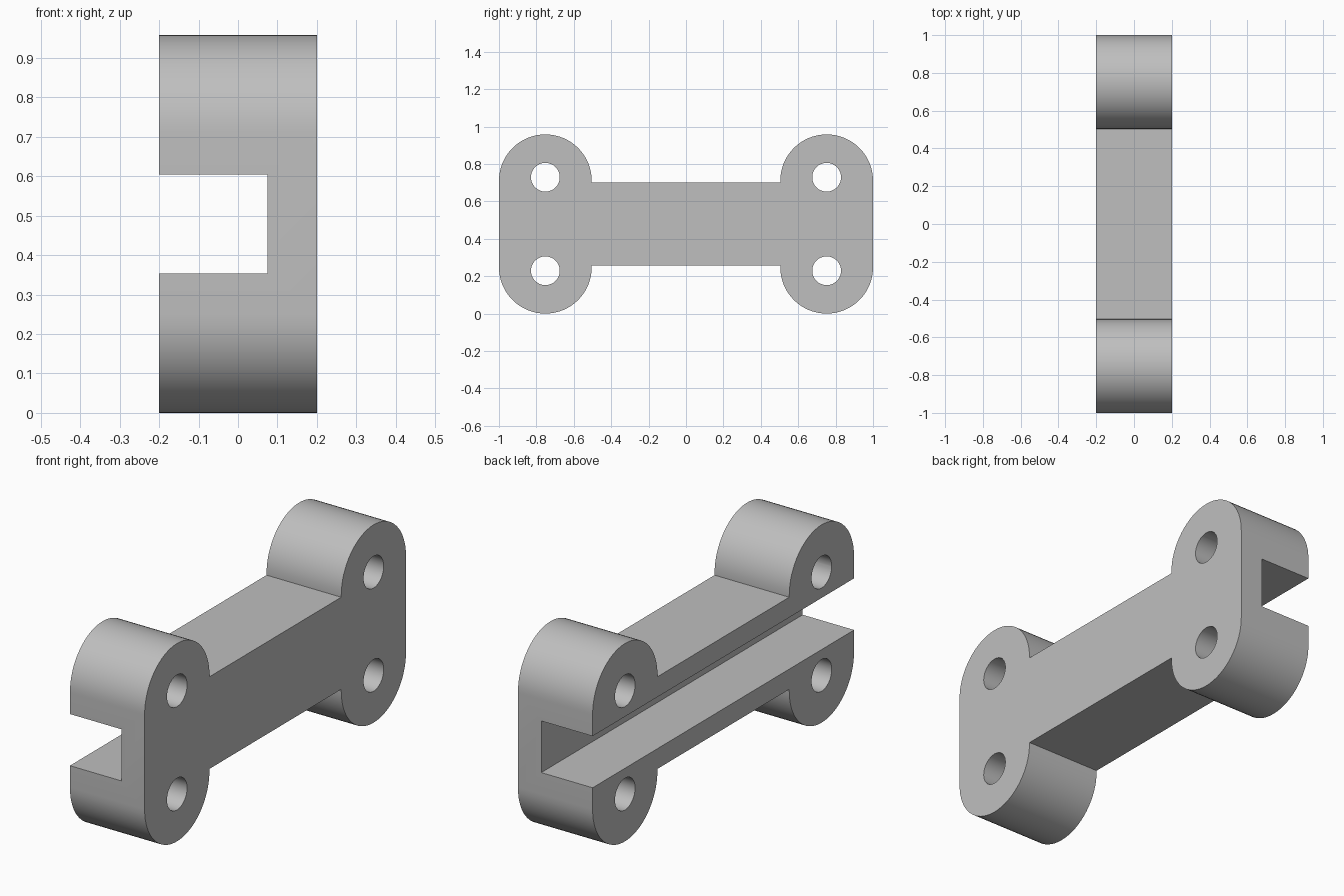
import bpy, bmesh
from math import sin, cos, pi, radians

cube = bpy.data.objects.get("Cube")
if cube:
    bpy.data.objects.remove(cube, do_unlink=True)

HALF_W, MID_Z, R = 0.2, 0.479, 0.248
LOBE_Y, LOBE_Z = 0.752, 0.231      # lobe centre, measured from the middle
BAR_Z, HOLE_Z, HOLE_R = 0.223, 0.25, 0.077
STEPS = 32

grey = bpy.data.materials.new("plain grey")
grey.use_nodes = True
colour = (0.52, 0.52, 0.52, 1)
grey.diffuse_color = colour
grey.node_tree.nodes["Principled BSDF"].inputs["Base Color"].default_value = colour


def prism(name, outline, x0, x1):
    """Extrude a (y, z) outline along x."""
    bm = bmesh.new()
    face = bm.faces.new([bm.verts.new((x0, y, MID_Z + z)) for y, z in outline])
    new = bmesh.ops.extrude_face_region(bm, geom=[face])["geom"]
    verts = [v for v in new if isinstance(v, bmesh.types.BMVert)]
    bmesh.ops.translate(bm, verts=verts, vec=(x1 - x0, 0, 0))
    bmesh.ops.recalc_face_normals(bm, faces=bm.faces)
    mesh = bpy.data.meshes.new(name)
    bm.to_mesh(mesh)
    bm.free()
    mesh.materials.append(grey)
    obj = bpy.data.objects.new(name, mesh)
    bpy.context.collection.objects.link(obj)
    return obj


def cut(target, cutter):
    """Subtract the cutter from the target and discard it."""
    cutter.hide_render = True
    bpy.context.view_layer.objects.active = target
    mod = target.modifiers.new("cut", "BOOLEAN")
    mod.operation, mod.solver, mod.object = "DIFFERENCE", "EXACT", cutter
    bpy.ops.object.modifier_apply(modifier=mod.name)
    bpy.data.objects.remove(cutter, do_unlink=True)


# Bracket body: a bar with a rounded lobe at each corner
quarter = [(LOBE_Y + R * cos(pi * i / STEPS), LOBE_Z + R * sin(pi * i / STEPS))
           for i in range(STEPS + 1)] + [(LOBE_Y - R, BAR_Z)]
top = quarter + [(-y, z) for y, z in reversed(quarter)]
outline = top + [(y, -z) for y, z in reversed(top)]
body = prism("slotted_bracket", outline, -HALF_W, HALF_W)

# Lengthwise slot, open on one side
slot = [(-1.1, -0.125), (1.1, -0.125), (1.1, 0.125), (-1.1, 0.125)]
cut(body, prism("slot_cutter", slot, -0.3, 0.075))

# Bolt holes through the four lobes
for sy in (-1, 1):
    for sz in (-1, 1):
        ring = [(sy * LOBE_Y + HOLE_R * cos(2 * pi * i / STEPS),
                 sz * HOLE_Z + HOLE_R * sin(2 * pi * i / STEPS)) for i in range(STEPS)]
        cut(body, prism("hole_cutter", ring, -0.3, 0.3))

# Smooth the round walls, keep the edges sharp
bpy.ops.object.select_all(action="DESELECT")
body.select_set(True)
bpy.context.view_layer.objects.active = body
bpy.ops.object.shade_smooth_by_angle(angle=radians(30))
